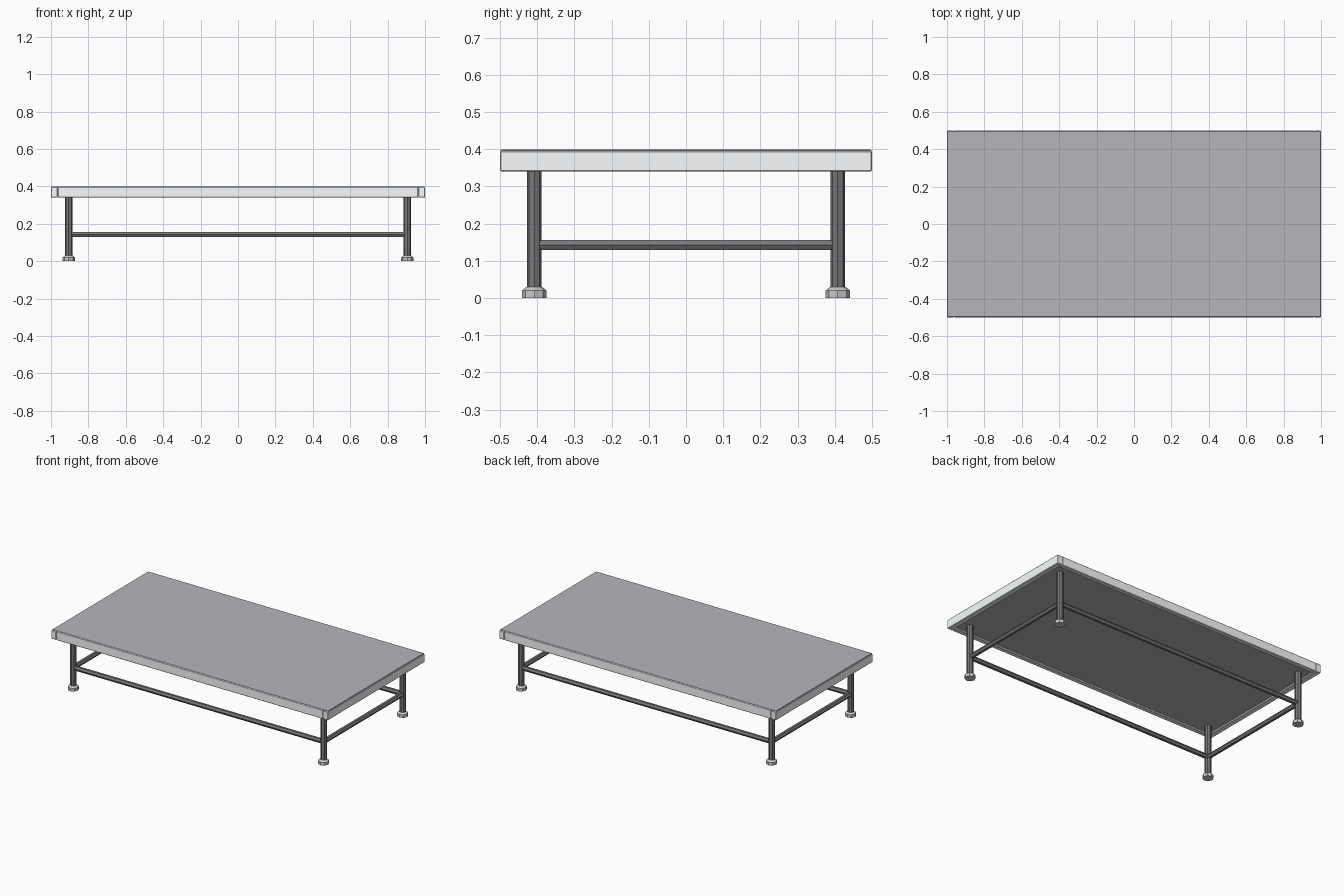
import bpy, math

if "Cube" in bpy.data.objects:
    bpy.data.objects.remove(bpy.data.objects["Cube"])

def material(name, r, g, b):
    m = bpy.data.materials.new(name)
    m.diffuse_color = (r, g, b, 1)
    m.use_nodes = True
    m.node_tree.nodes["Principled BSDF"].inputs["Base Color"].default_value = m.diffuse_color
    return m

DECK = material("deck_grey", 0.47, 0.47, 0.50)
STEEL = material("dark_steel", 0.19, 0.19, 0.20)
ALLOY = material("light_alloy", 0.95, 0.98, 1.0)
FOOT = material("foot_grey", 0.95, 0.95, 0.95)

def box(name, mat, x, y, z0, z1, cx=0, cy=0, bevel=0.003):
    bpy.ops.mesh.primitive_cube_add(size=1, location=(cx, cy, (z0 + z1) / 2))
    o = bpy.context.object
    o.name = name
    o.data.materials.append(mat)
    o.scale = (x, y, z1 - z0)
    bpy.ops.object.transform_apply(location=False, rotation=False, scale=True)
    m = o.modifiers.new("edge_bevel", 'BEVEL')
    m.width = bevel
    m.segments = 1

def tube(name, mat, sides, r1, r2, length, loc, rot=(0, 0, 0)):
    bpy.ops.mesh.primitive_cone_add(vertices=sides, radius1=r1, radius2=r2,
                                    depth=length, location=loc, rotation=rot)
    o = bpy.context.object
    o.name = name
    o.data.materials.append(mat)

LX, LY = 0.905, 0.408  # leg centres
BZ = 0.143             # brace height
Q = math.pi / 2

# deck panel
box("deck_panel", DECK, 1.996, 0.994, 0.35, 0.40, bevel=0.002)

# surrounding rails: end rails run full depth, side rails fit between them
for s, side in ((-1, "left"), (1, "right")):
    box(f"{side}_end_rail", ALLOY, 0.035, 1.0, 0.34, 0.396, cx=s * 0.9825)
for s, side in ((-1, "front"), (1, "back")):
    box(f"{side}_rail", ALLOY, 1.925, 0.03, 0.34, 0.398, cy=s * 0.4845)

# legs and levelling feet
for sx, a in ((-1, "left"), (1, "right")):
    for sy, b in ((-1, "front"), (1, "back")):
        x, y = sx * LX, sy * LY
        tube(f"{b}_{a}_leg", STEEL, 8, 0.02, 0.02, 0.325, (x, y, 0.1925))
        tube(f"{b}_{a}_foot", FOOT, 8, 0.033, 0.033, 0.02, (x, y, 0.01))
        tube(f"{b}_{a}_foot_collar", FOOT, 8, 0.033, 0.021, 0.01, (x, y, 0.025))

# braces between the legs
for s, side in ((-1, "front"), (1, "back")):
    tube(f"{side}_brace", STEEL, 6, 0.0155, 0.0155, 2 * LX, (0, s * LY, BZ), (0, Q, 0))
for s, side in ((-1, "left"), (1, "right")):
    tube(f"{side}_brace", STEEL, 6, 0.0155, 0.0155, 2 * LY, (s * LX, 0, BZ), (Q, Q, 0))
